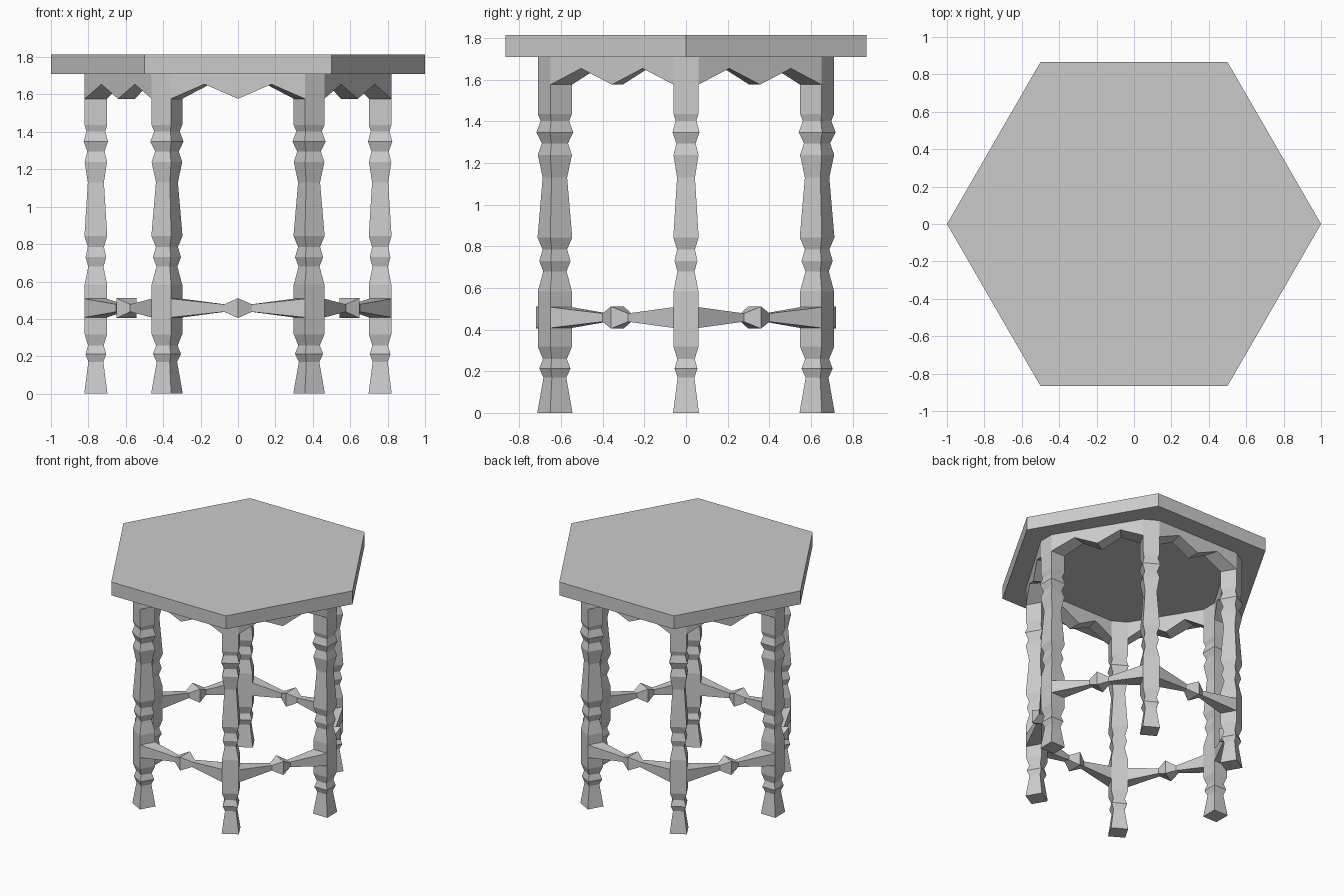
import bpy
from math import radians, cos, sin
from mathutils import Vector

cube = bpy.data.objects.get("Cube")
if cube:
    bpy.data.objects.remove(cube)

grey = bpy.data.materials.new("plain_grey")
grey.use_nodes = True
COLOUR = (0.6, 0.6, 0.6, 1)
grey.diffuse_color = COLOUR
grey.node_tree.nodes["Principled BSDF"].inputs["Base Color"].default_value = COLOUR


def loft(name, rings):
    """Closed solid through a list of rings with equal point counts."""
    n = len(rings[0])
    verts = [p for ring in rings for p in ring]
    faces = [tuple(range(n)), tuple(range(len(verts) - n, len(verts)))]
    for r in range(len(rings) - 1):
        for i in range(n):
            j = (i + 1) % n
            faces.append((r * n + i, r * n + j, r * n + n + j, r * n + n + i))
    mesh = bpy.data.meshes.new(name)
    mesh.from_pydata(verts, [], faces)
    mesh.materials.append(grey)
    obj = bpy.data.objects.new(name, mesh)
    bpy.context.collection.objects.link(obj)
    # consistent outward normals
    import bmesh
    bm = bmesh.new()
    bm.from_mesh(mesh)
    bmesh.ops.recalc_face_normals(bm, faces=bm.faces)
    bm.to_mesh(mesh)
    bm.free()
    return obj


def polar(radius, degrees, z=0.0):
    a = radians(degrees)
    return Vector((radius * cos(a), radius * sin(a), z))


def leg_centre(k):
    c = polar(0.76, 60 * k)
    c.y *= 0.957
    return c


def leg_corner(k, turn, half=0.06):
    return leg_centre(k) + polar(half * 2 ** 0.5, 60 * k + turn)


def at_height(p, z):
    return Vector((p.x, p.y, z))


TOP_LOW, TOP_HIGH = 1.71, 1.815

# hexagonal top
loft("table_top", [[polar(1, 60 * k, z) for k in range(6)] for z in (TOP_LOW, TOP_HIGH)])

# turned square leg: height, half width
LEG = [(0, .062), (.17, .04), (.213, .055), (.258, .042), (.318, .06), (.583, .06),
       (.68, .041), (.73, .055), (.785, .043), (.843, .061), (1.13, .043), (1.24, .06),
       (1.295, .046), (1.348, .065), (1.403, .05), (1.437, .06), (TOP_LOW, .06)]

# apron: position along side, bottom height
APRON = [(0, 1.577), (.25, 1.655), (.5, 1.577), (.75, 1.655), (1, 1.577)]

# stretcher: position along side, half height, depth scale
STRETCHER = [(0, .05, 1), (.39, .02, .4), (.5, .053, 1.17), (.61, .02, .4), (1, .05, 1)]
STRETCHER_Z = 0.458

for k in range(6):
    loft(f"leg_{k + 1}", [[at_height(leg_corner(k, t, w), z) for t in (45, 135, 225, 315)]
                          for z, w in LEG])

    # facing sides of this leg and the next
    outer = leg_corner(k, 45), leg_corner(k + 1, -45)
    inner = leg_corner(k, 135), leg_corner(k + 1, -135)

    rings = []
    for t, low in APRON:
        o, i = outer[0].lerp(outer[1], t), inner[0].lerp(inner[1], t)
        rings.append([at_height(o, low), at_height(i, low),
                      at_height(i, TOP_LOW), at_height(o, TOP_LOW)])
    loft(f"apron_{k + 1}", rings)

    rings = []
    for t, h, depth in STRETCHER:
        o, i = outer[0].lerp(outer[1], t), inner[0].lerp(inner[1], t)
        mid = (o + i) / 2
        o, i = mid.lerp(o, depth), mid.lerp(i, depth)
        low, high = STRETCHER_Z - h, STRETCHER_Z + h
        rings.append([at_height(o, low), at_height(i, low),
                      at_height(i, high), at_height(o, high)])
    loft(f"stretcher_{k + 1}", rings)
